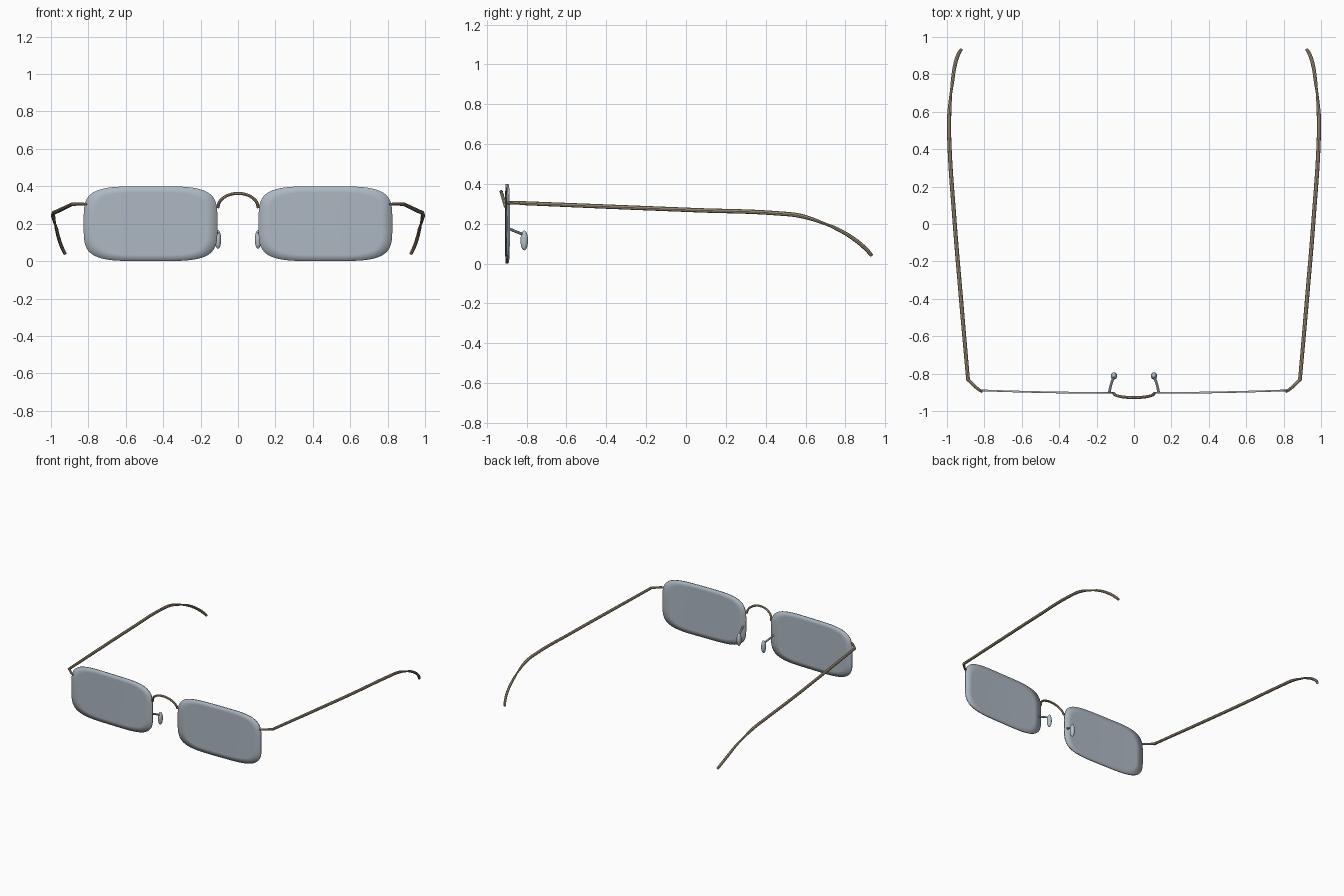
import bpy
import bmesh
from math import cos, sin, pi
from mathutils import Vector

if "Cube" in bpy.data.objects:
    bpy.data.objects.remove(bpy.data.objects["Cube"])


def material(name, color):
    mat = bpy.data.materials.new(name)
    mat.use_nodes = True
    mat.diffuse_color = (*color, 1)
    mat.node_tree.nodes["Principled BSDF"].inputs["Base Color"].default_value = (*color, 1)
    return mat


GLASS = material("grey blue glass", (0.42, 0.48, 0.54))
METAL = material("tan metal", (0.42, 0.34, 0.23))
PAD = material("pale grey blue", (0.46, 0.54, 0.60))


def finish(obj, mat, mirrored=True):
    """Colour, smooth and mirror a part across x = 0."""
    obj.data.materials.clear()
    obj.data.materials.append(mat)
    bpy.ops.object.select_all(action="DESELECT")
    obj.select_set(True)
    bpy.context.view_layer.objects.active = obj
    if obj.type == "CURVE":
        bpy.ops.object.convert(target="MESH")
        obj = bpy.context.object
    bpy.ops.object.shade_smooth_by_angle()
    if mirrored:
        mod = obj.modifiers.new("mirror", "MIRROR")
        mod.use_mirror_merge = False
    return obj


def wire(name, points, mat, mirrored=True):
    """Round wire through (x, y, z, radius) points."""
    curve = bpy.data.curves.new(name, "CURVE")
    curve.dimensions = "3D"
    curve.bevel_depth = 1
    curve.bevel_resolution = 2
    curve.use_fill_caps = True
    curve.resolution_u = 8
    spline = curve.splines.new("BEZIER")
    spline.bezier_points.add(len(points) - 1)
    for bp, (x, y, z, r) in zip(spline.bezier_points, points):
        bp.co = (x, y, z)
        bp.radius = r
        bp.handle_left_type = bp.handle_right_type = "AUTO"
    obj = bpy.data.objects.new(name, curve)
    bpy.context.collection.objects.link(obj)
    return finish(obj, mat, mirrored)


# Lenses: rounded rectangles that wrap back slightly at the outer side
def make_lens(inner=0.11, outer=0.825, height=0.4, sides=72, rings=6):
    bm = bmesh.new()
    mid, half = (inner + outer) / 2, (outer - inner) / 2

    def place(u, v):
        x = mid + half * u
        bend = 0.014 * ((x - inner) / (outer - inner)) ** 2
        return Vector((x, -0.903 + bend, height / 2 * (1 + v)))

    def soft(c):
        return abs(c) ** 0.48 * (1 if c > 0 else -1)

    centre = bm.verts.new(place(0, 0))
    last = None
    for k in range(1, rings + 1):
        s = k / rings
        ring = []
        for i in range(sides):
            a = 2 * pi * (i + 0.5) / sides
            ring.append(bm.verts.new(place(s * soft(cos(a)), s * soft(sin(a)))))
        for i in range(sides):
            j = (i + 1) % sides
            if last:
                bm.faces.new((last[i], ring[i], ring[j], last[j]))
            else:
                bm.faces.new((centre, ring[i], ring[j]))
        last = ring
    bmesh.ops.recalc_face_normals(bm, faces=bm.faces)
    mesh = bpy.data.meshes.new("lens")
    bm.to_mesh(mesh)
    bm.free()
    obj = bpy.data.objects.new("lenses", mesh)
    bpy.context.collection.objects.link(obj)
    solid = obj.modifiers.new("thickness", "SOLIDIFY")
    solid.thickness = 0.009
    solid.offset = 0
    finish(obj, GLASS)


make_lens()

# Arched bridge leaning forward
arch = []
for i in range(9):
    a = pi * i / 8
    rise = sin(a)
    arch.append((0.108 * cos(a), -0.906 - 0.022 * rise, 0.285 + 0.077 * rise, 0.008))
wire("bridge", arch, METAL, mirrored=False)

# End pieces join the lenses to the temples
wire("end_pieces", [(0.81, -0.897, 0.303, 0.007), (0.83, -0.885, 0.305, 0.008),
                    (0.888, -0.832, 0.304, 0.009)], METAL)

# Long temples, tapering where they enter the ear tips
wire("temples", [(0.887, -0.836, 0.304, 0.010), (0.925, -0.4, 0.286, 0.011),
                 (0.962, 0.05, 0.268, 0.011), (0.988, 0.46, 0.252, 0.011),
                 (0.988, 0.58, 0.238, 0.011), (0.976, 0.73, 0.188, 0.006)], METAL)
wire("ear_tips", [(0.979, 0.69, 0.202, 0.005), (0.972, 0.75, 0.178, 0.009),
                  (0.957, 0.85, 0.118, 0.010), (0.938, 0.91, 0.066, 0.010),
                  (0.925, 0.932, 0.04, 0.009)], METAL)

# Nose pads on short arms
wire("pad_arms", [(0.132, -0.9, 0.18, 0.007), (0.123, -0.86, 0.163, 0.007),
                  (0.108, -0.815, 0.145, 0.007)], PAD)
bpy.ops.mesh.primitive_uv_sphere_add(segments=20, ring_count=12, radius=1)
pads = bpy.context.object
pads.name = "nose_pads"
for v in pads.data.vertices:
    v.co = Vector((0.107 + 0.017 * v.co.x, -0.812 + 0.019 * v.co.y, 0.116 + 0.05 * v.co.z))
finish(pads, PAD)
